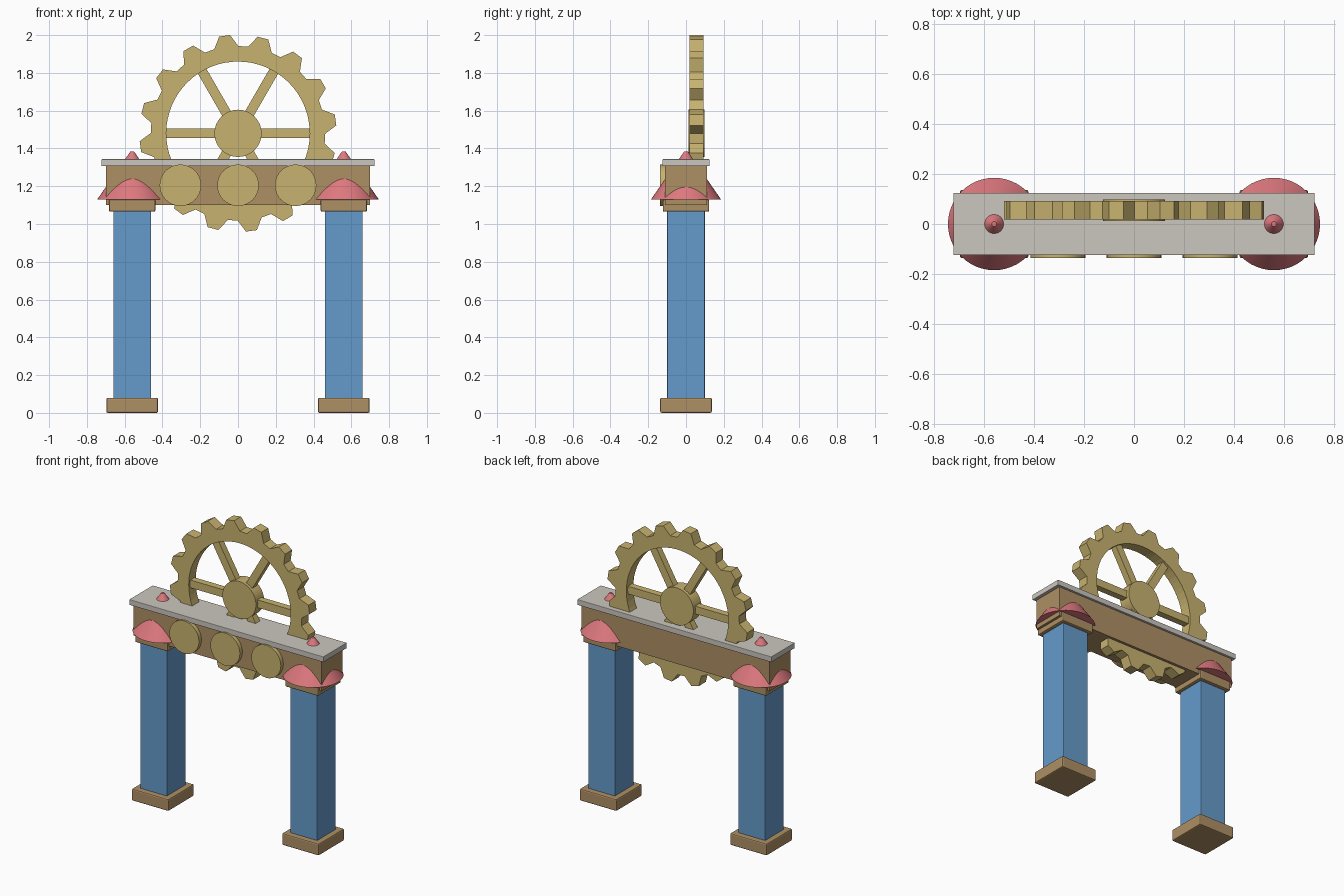
import bpy
import bmesh
import math
from mathutils import Matrix

cube = bpy.data.objects.get("Cube")
if cube:
    bpy.data.objects.remove(cube, do_unlink=True)


def material(name, rgb):
    m = bpy.data.materials.new(name)
    m.use_nodes = True
    m.diffuse_color = (*rgb, 1)
    m.node_tree.nodes["Principled BSDF"].inputs["Base Color"].default_value = (*rgb, 1)
    return m


BLUE = material("blue paint", (0.13, 0.33, 0.60))
WOOD = material("tan wood", (0.43, 0.28, 0.13))
GOLD = material("dull gold", (0.58, 0.45, 0.16))
PINK = material("pink", (0.73, 0.19, 0.21))
GREY = material("pale stone", (0.60, 0.57, 0.52))


def finish(name, bm, mat, smooth=False, bevel=0):
    bmesh.ops.recalc_face_normals(bm, faces=bm.faces)
    mesh = bpy.data.meshes.new(name)
    bm.to_mesh(mesh)
    bm.free()
    mesh.materials.append(mat)
    obj = bpy.data.objects.new(name, mesh)
    bpy.context.collection.objects.link(obj)
    if bevel:
        mod = obj.modifiers.new("soft edges", "BEVEL")
        mod.width = bevel
        mod.segments = 2
    if smooth:
        bpy.ops.object.select_all(action="DESELECT")
        obj.select_set(True)
        bpy.context.view_layer.objects.active = obj
        bpy.ops.object.shade_smooth_by_angle(angle=math.radians(35))
    return obj


def box(name, x, y, z, mat, bevel=0):
    """Box from (min, max) ranges."""
    bm = bmesh.new()
    size = [b - a for a, b in (x, y, z)]
    mid = [(a + b) / 2 for a, b in (x, y, z)]
    bmesh.ops.create_cube(bm, size=1, matrix=Matrix.Translation(mid) @ Matrix.Diagonal((*size, 1)))
    return finish(name, bm, mat, bevel=bevel)


def disc(name, x, z, radius, y0, y1, mat):
    """Round plate facing the front."""
    bm = bmesh.new()
    place = Matrix.Translation((x, (y0 + y1) / 2, z)) @ Matrix.Rotation(math.pi / 2, 4, "X")
    bmesh.ops.create_cone(bm, cap_ends=True, segments=32, radius1=radius, radius2=radius,
                          depth=y1 - y0, matrix=place)
    return finish(name, bm, mat, smooth=True)


# Pillars with base, cap and cone
for side, cx in (("left", 0.56), ("right", -0.56)):
    def block(part, half, z, mat, bevel):
        box(f"{side}_{part}", (cx - half, cx + half), (-half, half), z, mat, bevel)

    block("pillar_base", 0.137, (0, 0.08), WOOD, 0.008)
    block("pillar", 0.1, (0.07, 1.08), BLUE, 0.004)
    block("pillar_cap", 0.123, (1.065, 1.13), WOOD, 0.008)
    bm = bmesh.new()
    bmesh.ops.create_cone(bm, cap_ends=True, segments=48, radius1=0.185, radius2=0.01,
                          depth=0.253, matrix=Matrix.Translation((cx, 0, 1.257)))
    finish(f"{side}_cone", bm, PINK, smooth=True)

# Beam, top plate and front discs
box("beam", (-0.7, 0.7), (-0.11, 0.11), (1.1, 1.31), WOOD)
box("top_plate", (-0.723, 0.723), (-0.125, 0.125), (1.306, 1.343), GREY, 0.003)
for i, x in enumerate((-0.305, 0, 0.305)):
    disc(f"front_disc_{i + 1}", x, 1.205, 0.11, -0.137, -0.1, GOLD)

# Toothed ring
AXLE_Z, TEETH = 1.48, 16
TOOTH = [(-8, 0.462), (-3.2, 0.522), (3.2, 0.522), (8, 0.462)]
bm = bmesh.new()
rings = []
for k in range(TEETH):
    for offset, outer in TOOTH:
        a = math.radians(7.8 + k * 360 / TEETH + offset)
        rings.append([bm.verts.new((r * math.cos(a), y, AXLE_Z + r * math.sin(a)))
                      for r, y in ((0.38, 0.018), (outer, 0.018), (outer, 0.092), (0.38, 0.092))])
for i, ring in enumerate(rings):
    after = rings[(i + 1) % len(rings)]
    for j in range(4):
        n = (j + 1) % 4
        bm.faces.new((ring[j], ring[n], after[n], after[j]))
finish("gear_ring", bm, GOLD)

# Hub and spokes
disc("gear_hub", 0, AXLE_Z, 0.125, 0.013, 0.099, GOLD)
bm = bmesh.new()
for k in range(6):
    turn = Matrix.Rotation(k * math.pi / 3, 4, "Y")
    bmesh.ops.create_cube(bm, size=1, matrix=Matrix.Translation((0, 0.055, AXLE_Z)) @ turn
                          @ Matrix.Translation((0.24, 0, 0)) @ Matrix.Diagonal((0.3, 0.045, 0.052, 1)))
finish("gear_spokes", bm, GOLD)
